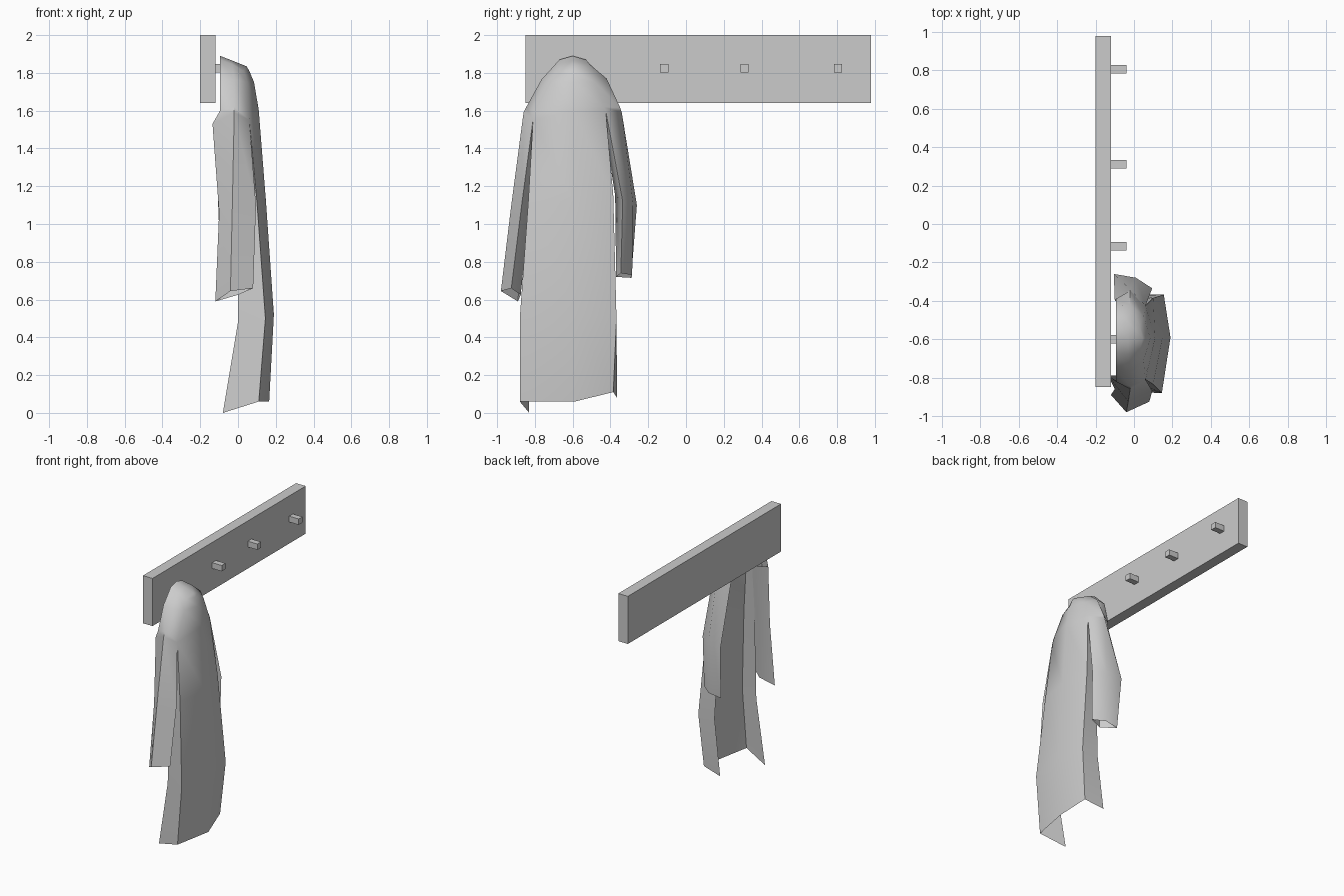
import bpy, bmesh


def box(name, lo, hi):
    bpy.ops.mesh.primitive_cube_add(size=1, location=[(a + b) / 2 for a, b in zip(lo, hi)])
    ob = bpy.context.object
    ob.name = name
    ob.scale = [b - a for a, b in zip(lo, hi)]
    bpy.ops.object.transform_apply(location=False, rotation=False, scale=True)


def loft(bm, rows, closed=False):
    """Bridge rows of points into quads."""
    grid = [[bm.verts.new(p) for p in row] for row in rows]
    n = len(rows[0])
    for a, b in zip(grid, grid[1:]):
        for i in range(n if closed else n - 1):
            j = (i + 1) % n
            bm.faces.new((a[i], a[j], b[j], b[i]))


# Wall rack: board and four pegs
box("rack_board", (-0.20, -0.85, 1.64), (-0.12, 0.98, 2.0))
for i, y in enumerate((-0.60, -0.115, 0.31, 0.805)):
    box(f"peg_{i + 1}", (-0.125, y - 0.022, 1.803), (-0.04, y + 0.022, 1.847))

bm = bmesh.new()

# Shoulders: rows run back edge, side, front corner, centre, and round to the back
back, mid, front = (-0.095, -0.6, 1.89), (-0.03, -0.6, 1.865), (0.045, -0.595, 1.835)
arm_l = [(-0.135, -0.79, 1.53), (-0.02, -0.86, 1.59), (0.06, -0.81, 1.55)]
arm_r = [(0.06, -0.425, 1.60), (-0.02, -0.34, 1.59), (-0.10, -0.40, 1.57)]
chest = (0.11, -0.595, 1.60)
loft(bm, [
    [back, mid, front, front, front, mid, back],
    [(-0.095, -0.67, 1.87), (-0.03, -0.68, 1.845), (0.03, -0.66, 1.81), (0.06, -0.595, 1.81),
     (0.03, -0.53, 1.81), (-0.03, -0.51, 1.845), (-0.095, -0.53, 1.87)],
    [(-0.095, -0.755, 1.77), (-0.02, -0.765, 1.765), (0.05, -0.71, 1.75), (0.085, -0.595, 1.75),
     (0.05, -0.48, 1.75), (-0.02, -0.42, 1.77), (-0.095, -0.43, 1.77)],
    [(-0.095, -0.82, 1.60), (-0.02, -0.845, 1.62), (0.058, -0.80, 1.59), (0.107, -0.595, 1.62),
     (0.058, -0.435, 1.62), (-0.02, -0.348, 1.615), (-0.095, -0.39, 1.60)],
    arm_l + [chest] + arm_r,
])

# Body: open at the back, falling to an uneven hem
pit_l, pit_r = (0.0, -0.79, 1.50), (0.0, -0.43, 1.50)
loft(bm, [
    [pit_l, arm_l[2], chest, arm_r[0], pit_r],
    [(0.0, -0.82, 1.12), (0.10, -0.835, 1.12), (0.148, -0.595, 1.12),
     (0.10, -0.385, 1.15), (0.0, -0.40, 1.12)],
    [(0.0, -0.84, 0.48), (0.145, -0.88, 0.50), (0.19, -0.59, 0.52),
     (0.155, -0.368, 0.50), (0.02, -0.37, 0.50)],
    [(-0.08, -0.83, 0.0), (0.11, -0.88, 0.06), (0.165, -0.59, 0.06),
     (0.12, -0.385, 0.11), (-0.03, -0.365, 0.08)],
])

# Sleeves: four-sided open tubes
loft(bm, [
    arm_l + [pit_l],
    [(-0.10, -0.86, 1.06), (-0.03, -0.925, 1.10), (0.095, -0.87, 1.10), (0.0, -0.83, 1.06)],
    [(-0.12, -0.89, 0.59), (-0.04, -0.98, 0.645), (0.08, -0.925, 0.66), (0.0, -0.875, 0.625)],
], closed=True)
loft(bm, [
    arm_r + [pit_r],
    [(0.095, -0.335, 1.12), (0.01, -0.28, 1.11), (-0.105, -0.26, 1.10), (0.0, -0.375, 1.15)],
    [(0.09, -0.345, 0.74), (0.01, -0.285, 0.73), (-0.09, -0.29, 0.715), (0.0, -0.37, 0.72)],
], closed=True)

bmesh.ops.remove_doubles(bm, verts=bm.verts, dist=0.0005)
bmesh.ops.recalc_face_normals(bm, faces=bm.faces)
me = bpy.data.meshes.new("coat")
bm.to_mesh(me)
bm.free()
coat = bpy.data.objects.new("coat", me)
bpy.context.collection.objects.link(coat)
bpy.ops.object.select_all(action='DESELECT')
coat.select_set(True)
bpy.context.view_layer.objects.active = coat
bpy.ops.object.shade_smooth_by_angle(angle=1.05)
